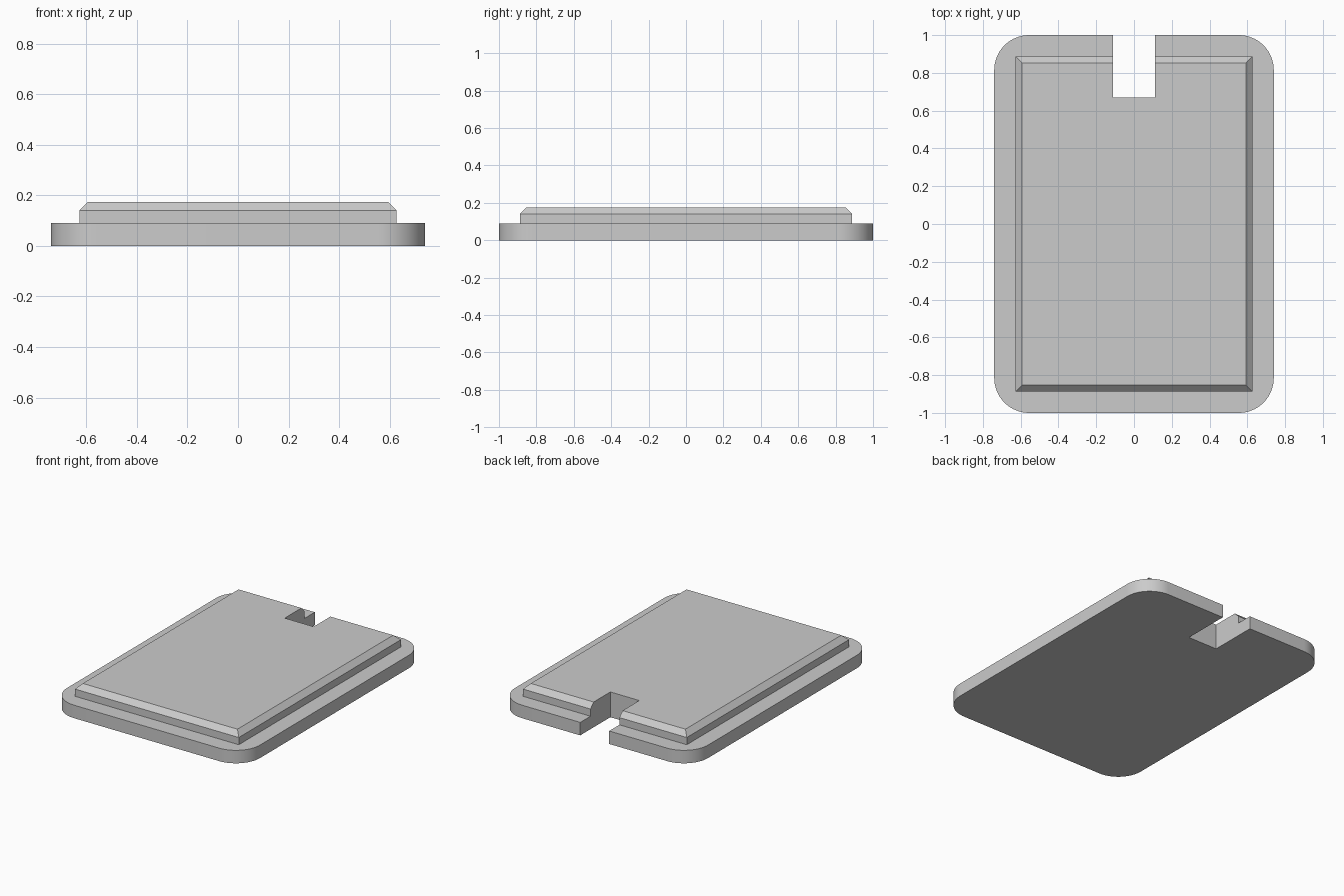
import bpy, bmesh, math

cube = bpy.data.objects.get("Cube")
if cube:
    bpy.data.objects.remove(cube, do_unlink=True)

NOTCH_HALF, NOTCH_END = 0.111, 0.67

grey = bpy.data.materials.new("plain grey")
grey.use_nodes = True
colour = (0.6, 0.6, 0.6, 1)
grey.diffuse_color = colour
grey.node_tree.nodes["Principled BSDF"].inputs["Base Color"].default_value = colour


def outline(hx, hy, radius=0, steps=16):
    """Counter-clockwise rectangle with optional round corners and a back notch."""
    pts = []
    for i, (sx, sy) in enumerate([(-1, -1), (1, -1), (1, 1), (-1, 1)]):
        if i == 3:
            pts += [(NOTCH_HALF, hy), (NOTCH_HALF, NOTCH_END),
                    (-NOTCH_HALF, NOTCH_END), (-NOTCH_HALF, hy)]
        if not radius:
            pts.append((sx * hx, sy * hy))
            continue
        for k in range(steps + 1):
            a = math.pi * (1 + i / 2 + k / steps / 2)
            pts.append((sx * (hx - radius) + radius * math.cos(a),
                        sy * (hy - radius) + radius * math.sin(a)))
    return pts


def loft(name, layers):
    """Join stacked outlines with walls and cap both ends."""
    bm = bmesh.new()
    rings = [[bm.verts.new((x, y, z)) for x, y in pts] for pts, z in layers]
    n = len(rings[0])
    for low, high in zip(rings, rings[1:]):
        for i in range(n):
            j = (i + 1) % n
            bm.faces.new((low[i], low[j], high[j], high[i]))
    bm.faces.new(rings[0][::-1])
    bm.faces.new(rings[-1])
    mesh = bpy.data.meshes.new(name)
    bm.to_mesh(mesh)
    bm.free()
    mesh.materials.append(grey)
    obj = bpy.data.objects.new(name, mesh)
    bpy.context.collection.objects.link(obj)
    return obj


# Rounded base plate
base = outline(0.74, 1.0, 0.185)
plate = loft("base_plate", [(base, 0), (base, 0.09)])

# Raised panel with chamfered top edge
wide, narrow = outline(0.628, 0.888), outline(0.593, 0.853)
loft("raised_panel", [(wide, 0.09), (wide, 0.14), (narrow, 0.175)])

# Smooth round corners, crisp edges elsewhere
bpy.ops.object.select_all(action="DESELECT")
plate.select_set(True)
bpy.context.view_layer.objects.active = plate
bpy.ops.object.shade_smooth_by_angle(angle=math.radians(30))
